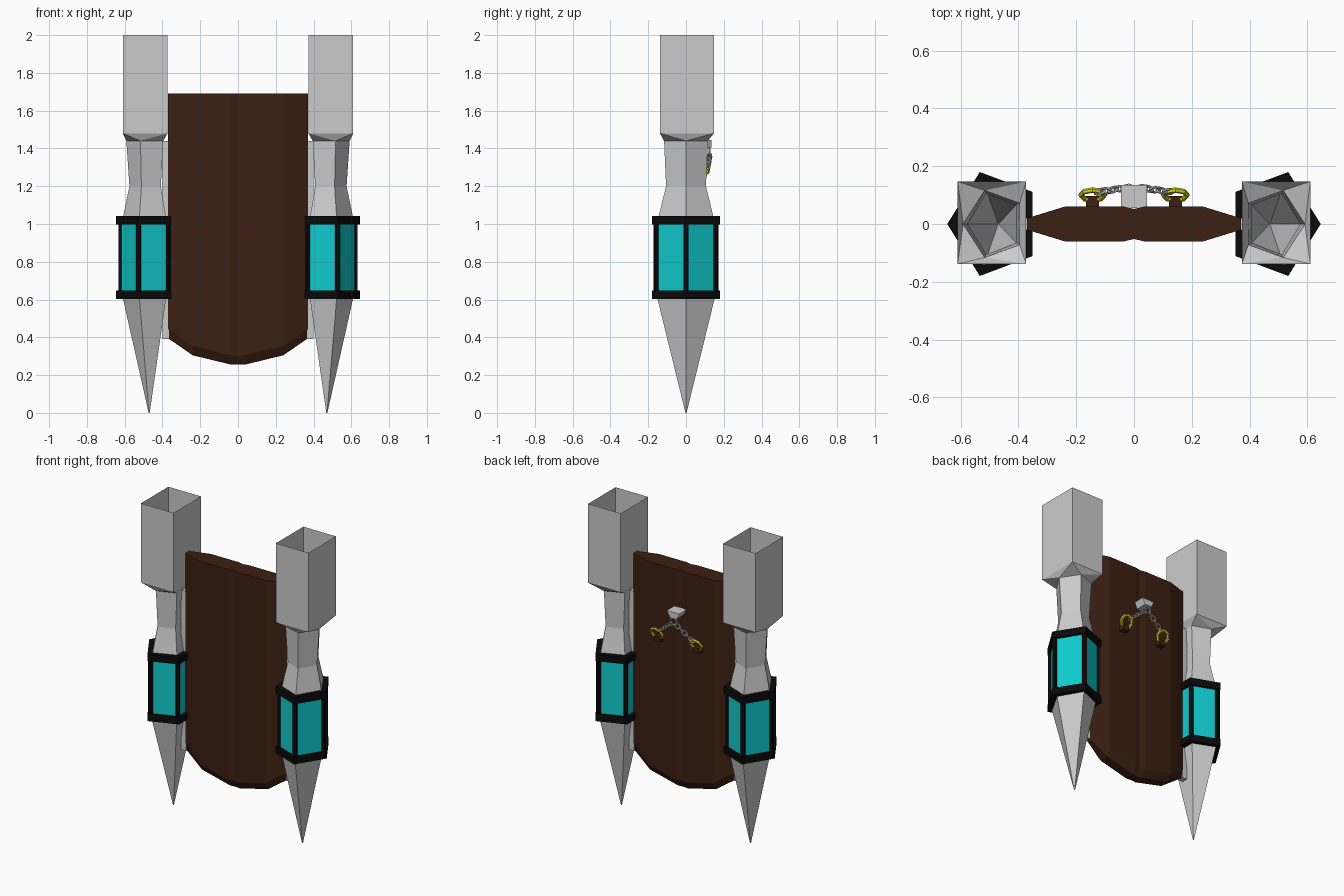
import bpy, bmesh, math
from mathutils import Vector, Quaternion

if "Cube" in bpy.data.objects:
    bpy.data.objects.remove(bpy.data.objects["Cube"])


def material(name, rgb):
    m = bpy.data.materials.new(name)
    m.diffuse_color = (*rgb, 1)
    m.use_nodes = True
    m.node_tree.nodes["Principled BSDF"].inputs["Base Color"].default_value = m.diffuse_color
    return m


WOOD = material("wood", (0.045, 0.014, 0.006))
TEAL = material("teal_glass", (0.005, 0.6, 0.62))
BLACK = material("black_frame", (0.003, 0.003, 0.003))
GOLD = material("gold", (0.75, 0.7, 0.02))
CX = 0.483


def mesh(name, verts, faces, mat=None):
    me = bpy.data.meshes.new(name)
    me.from_pydata(verts, [], faces)
    bm = bmesh.new()
    bm.from_mesh(me)
    bmesh.ops.recalc_face_normals(bm, faces=bm.faces)
    bm.to_mesh(me)
    bm.free()
    ob = bpy.data.objects.new(name, me)
    bpy.context.collection.objects.link(ob)
    if mat:
        me.materials.append(mat)
    return ob


def box(name, center, size, mat=None):
    bpy.ops.mesh.primitive_cube_add(size=1, location=center)
    ob = bpy.context.object
    ob.name, ob.scale = name, size
    if mat:
        ob.data.materials.append(mat)
    return ob


def pent(s, rx, ry, z, cx=CX):
    # pentagon with one corner pointing away from the board
    return [(s * (cx + rx * math.cos(a)), ry * math.sin(a), z)
            for a in (i * math.tau / 5 for i in range(5))]


def loft(rows, closed=False):
    # quads between stacked rings of equal count
    n, k = len(rows[0]), len(rows)
    last = k if closed else k - 1
    return [v for r in rows for v in r], [
        (j * n + i, j * n + (i + 1) % n,
         (j + 1) % k * n + (i + 1) % n, (j + 1) % k * n + i)
        for j in range(last) for i in range(n)]


for s, side in ((-1, "left"), (1, "right")):
    # spike, neck and open square socket as one shell
    rows = [pent(s, 0.003, 0.003, 0, 0.47), pent(s, 0.125, 0.158, 0.6),
            pent(s, 0.127, 0.155, 1.03), pent(s, 0.092, 0.111, 1.2),
            pent(s, 0.108, 0.122, 1.44)]
    v, f = loft(rows)
    f.append((0, 1, 2, 3, 4))
    p, c = 20, 25
    for z in (1.48, 2.0):
        v += [(s * x, y, z) for x, y in
              ((0.61, 0.147), (0.373, 0.147), (0.373, -0.138), (0.61, -0.138))]
    f += [(p, p + 1, c), (p + 1, c + 1, c), (p + 1, p + 2, c + 1),
          (p + 2, p + 3, c + 2, c + 1), (p + 3, p + 4, c + 2),
          (p + 4, c + 3, c + 2), (p + 4, p, c + 3), (p, c, c + 3)]
    f += [(c + i, c + (i + 1) % 4, c + 4 + (i + 1) % 4, c + 4 + i) for i in range(4)]
    mesh(side + "_post", v, f)

    # lantern glass
    mesh(side + "_glass", *loft([pent(s, 0.142, 0.168, z) for z in (0.62, 1.02)]), TEAL)

    # lantern frame rings and corner bars
    for z0, z1, n in ((0.603, 0.648, "lower"), (0.998, 1.043, "upper")):
        rings = [pent(s, 0.163, 0.189, z0), pent(s, 0.163, 0.189, z1),
                 pent(s, 0.118, 0.145, z1), pent(s, 0.118, 0.145, z0)]
        mesh(f"{side}_{n}_frame_ring", *loft(rings, True), BLACK)
    for i, (x, y, z) in enumerate(pent(s, 0.139, 0.166, 0.823)):
        bar = box(f"{side}_frame_bar", (x, y, z), (0.022, 0.024, 0.36), BLACK)
        bar.rotation_euler.z = math.atan2(y, x - s * CX)

    # metal strip joining board and post
    box(side + "_joining_strip", (s * 0.383, 0, 0.915), (0.035, 0.04, 1.05))

# wooden board: tapered section, curved bottom with a bevel
sec = [(-0.37, 0.02, 0.395), (-0.24, 0.06, 0.305), (-0.035, 0.06, 0.255),
       (0, 0.052, 0.255), (0.035, 0.06, 0.255), (0.24, 0.06, 0.305), (0.37, 0.02, 0.395)]


def board_row(k, dz, top=None):
    half = [(x, y * k, top or z + dz) for x, y, z in sec]
    return half + [(x, -y, z) for x, y, z in reversed(half)]


v, f = loft([board_row(0.5, 0), board_row(1, 0.05), board_row(1, 0, 1.69)])
for b in (0, 28):
    f += [(b + i, b + i + 1, b + 12 - i, b + 13 - i) for i in range(6)]
mesh("board", v, f, WOOD)


def link(name, loc, direction, roll, major, minor, stretch, mat=None, segs=10):
    bpy.ops.mesh.primitive_torus_add(major_segments=segs, minor_segments=6,
                                     major_radius=major, minor_radius=minor)
    ob = bpy.context.object
    ob.name, ob.location = name, loc
    ob.scale = (stretch, 1, 1)
    ob.rotation_mode = 'QUATERNION'
    ob.rotation_quaternion = (Vector(direction).to_track_quat('X', 'Z')
                              @ Quaternion((1, 0, 0), roll))
    if mat:
        ob.data.materials.append(mat)


# hanging plate (trapezoid) and its ring on the back
plate = [(x, y, z) for y in (0.055, 0.135) for x, z in
         ((-0.045, 1.445), (0.045, 1.445), (0.025, 1.405), (-0.025, 1.405))]
mesh("hanging_plate", plate, [(0, 1, 2, 3), (7, 6, 5, 4)] +
     [(i, (i + 1) % 4, (i + 1) % 4 + 4, i + 4) for i in range(4)])
link("centre_ring", (0, 0.125, 1.38), (1, 0, 0), math.pi / 2, 0.024, 0.006, 1)

# chains, gold rings and wooden staples
for s in (-1, 1):
    a, b = Vector((s * 0.015, 0.127, 1.365)), Vector((s * 0.13, 0.11, 1.275))
    for i in range(5):
        link("chain_link", a.lerp(b, (i + 0.5) / 5), b - a,
             math.radians(45 + 90 * (i % 2)), 0.013, 0.0045, 1.5)
    link("gold_ring", (s * 0.143, 0.1, 1.255), (1, 0, 0), math.radians(65),
         0.041, 0.0095, 1, GOLD, 8)
    box("ring_staple", (s * 0.143, 0.075, 1.215), (0.045, 0.045, 0.035), WOOD)
